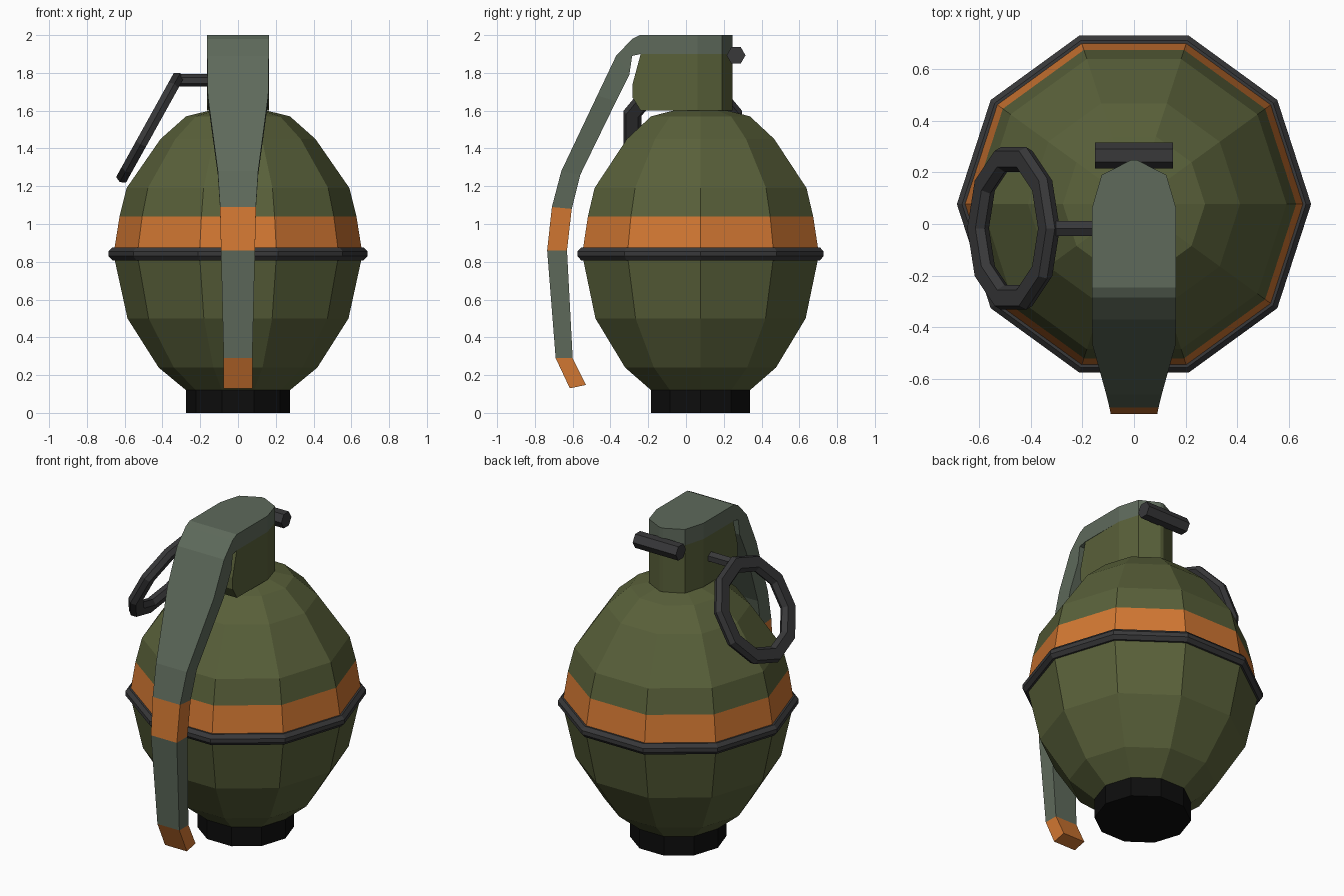
import bpy, bmesh, math
from mathutils import Matrix

if "Cube" in bpy.data.objects:
    bpy.data.objects.remove(bpy.data.objects["Cube"])


def material(name, rgb):
    m = bpy.data.materials.new(name)
    m.diffuse_color = (*rgb, 1)
    m.use_nodes = True
    m.node_tree.nodes["Principled BSDF"].inputs["Base Color"].default_value = m.diffuse_color
    return m


GREEN = material("olive_green", (0.100, 0.118, 0.042))
ORANGE = material("orange_paint", (0.64, 0.185, 0.032))
GREY = material("grey_green", (0.112, 0.144, 0.105))
METAL = material("dark_metal", (0.040, 0.040, 0.042))
BLACK = material("black_rubber", (0.004, 0.004, 0.004))


def finish(name, bm, mats, rule=None, matrix=None):
    if matrix:
        bm.transform(matrix)
    bmesh.ops.recalc_face_normals(bm, faces=bm.faces)
    for f in bm.faces:
        f.material_index = rule(f.calc_center_median()) if rule else 0
    me = bpy.data.meshes.new(name)
    bm.to_mesh(me)
    bm.free()
    for m in mats:
        me.materials.append(m)
    ob = bpy.data.objects.new(name, me)
    bpy.context.collection.objects.link(ob)


def skin(bm, rings, loop):
    """Bridge rings of points; close into a loop or cap both ends."""
    vs = [[bm.verts.new(p) for p in r] for r in rings]
    n = len(vs[0])
    for i in range(len(vs) if loop else len(vs) - 1):
        a, b = vs[i], vs[(i + 1) % len(vs)]
        for j in range(n):
            k = (j + 1) % n
            bm.faces.new((a[j], a[k], b[k], b[j]))
    if not loop:
        bm.faces.new(vs[0])
        bm.faces.new(vs[-1])


def lathe(name, profile, mats, loop=False, sides=10, rule=None, matrix=None):
    bm = bmesh.new()
    turn = [math.tau * i / sides for i in range(sides)]
    skin(bm, [[(r * math.cos(a), r * math.sin(a), z) for a in turn]
              for r, z in profile], loop)
    finish(name, bm, mats, rule, matrix)


def strap(name, sections, mats, rule=None):
    """Sections: outer y, outer z, inner y, inner z, half width."""
    bm = bmesh.new()
    skin(bm, [[(-w, y, z), (w, y, z), (w, v, t), (-w, v, t)]
              for y, z, v, t, w in sections], False)
    finish(name, bm, mats, rule)


# Body, foot and seam ring
centre = Matrix.Translation((0, 0.077, 0))
lathe("body", [(0.275, 0.12), (0.42, 0.24), (0.585, 0.5), (0.655, 0.82),
               (0.655, 0.865), (0.627, 1.04), (0.59, 1.19), (0.41, 1.45),
               (0.275, 1.57), (0.14, 1.603)], [GREEN, ORANGE],
      rule=lambda c: int(0.87 < c.z < 1.04), matrix=centre)
lathe("foot", [(0.275, 0), (0.275, 0.12)], [BLACK], matrix=centre)
lathe("seam_ring", [(0.62, 0.808), (0.665, 0.808), (0.685, 0.83),
                    (0.685, 0.855), (0.665, 0.876), (0.62, 0.876)],
      [METAL], loop=True, matrix=centre)

# Neck block under the lever cap
strap("neck", [(0.247, 1.9, 0.247, 1.6, 0.012), (0.19, 1.9, 0.19, 1.6, 0.125),
               (0.06, 1.9, 0.06, 1.6, 0.163), (-0.24, 1.9, -0.24, 1.6, 0.16),
               (-0.283, 1.74, -0.283, 1.67, 0.16)], [GREEN])

# Safety lever with painted band and tip
strap("lever", [(0.247, 2, 0.247, 1.9, 0.012), (0.19, 2, 0.19, 1.9, 0.125),
                (0.06, 2, 0.06, 1.9, 0.163), (-0.245, 2, -0.24, 1.9, 0.163),
                (-0.285, 1.98, -0.285, 1.89, 0.163),
                (-0.37, 1.89, -0.30, 1.79, 0.163),
                (-0.47, 1.68, -0.37, 1.65, 0.16),
                (-0.66, 1.28, -0.56, 1.26, 0.107),
                (-0.71, 1.09, -0.605, 1.08, 0.095),
                (-0.735, 0.86, -0.63, 0.86, 0.09),
                (-0.69, 0.29, -0.60, 0.29, 0.076),
                (-0.615, 0.13, -0.53, 0.148, 0.076)], [GREY, ORANGE],
      rule=lambda c: int(0.88 < c.z < 1.08 or c.z < 0.28))

# Hinge pin behind the neck and pull pin at its side
along_x = Matrix.Rotation(math.pi / 2, 4, 'Y')
lathe("hinge_pin", [(0.05, -0.15), (0.05, 0.15)], [METAL], sides=6,
      matrix=Matrix.Translation((0, 0.265, 1.893)) @ along_x
      @ Matrix.Rotation(math.pi / 2, 4, 'Z'))
lathe("pull_pin", [(0.033, -0.11), (0.033, 0.11)], [METAL], sides=6,
      matrix=Matrix.Translation((-0.22, -0.017, 1.76)) @ along_x)

# Tilted pull ring
lathe("pull_ring", [(0.33, 0), (0.315, 0.03), (0.25, 0.03),
                    (0.23, 0), (0.25, -0.03), (0.315, -0.03)],
      [METAL], loop=True,
      matrix=Matrix.Translation((-0.466, -0.017, 1.51))
      @ Matrix.Rotation(math.radians(-61), 4, 'Y'))
